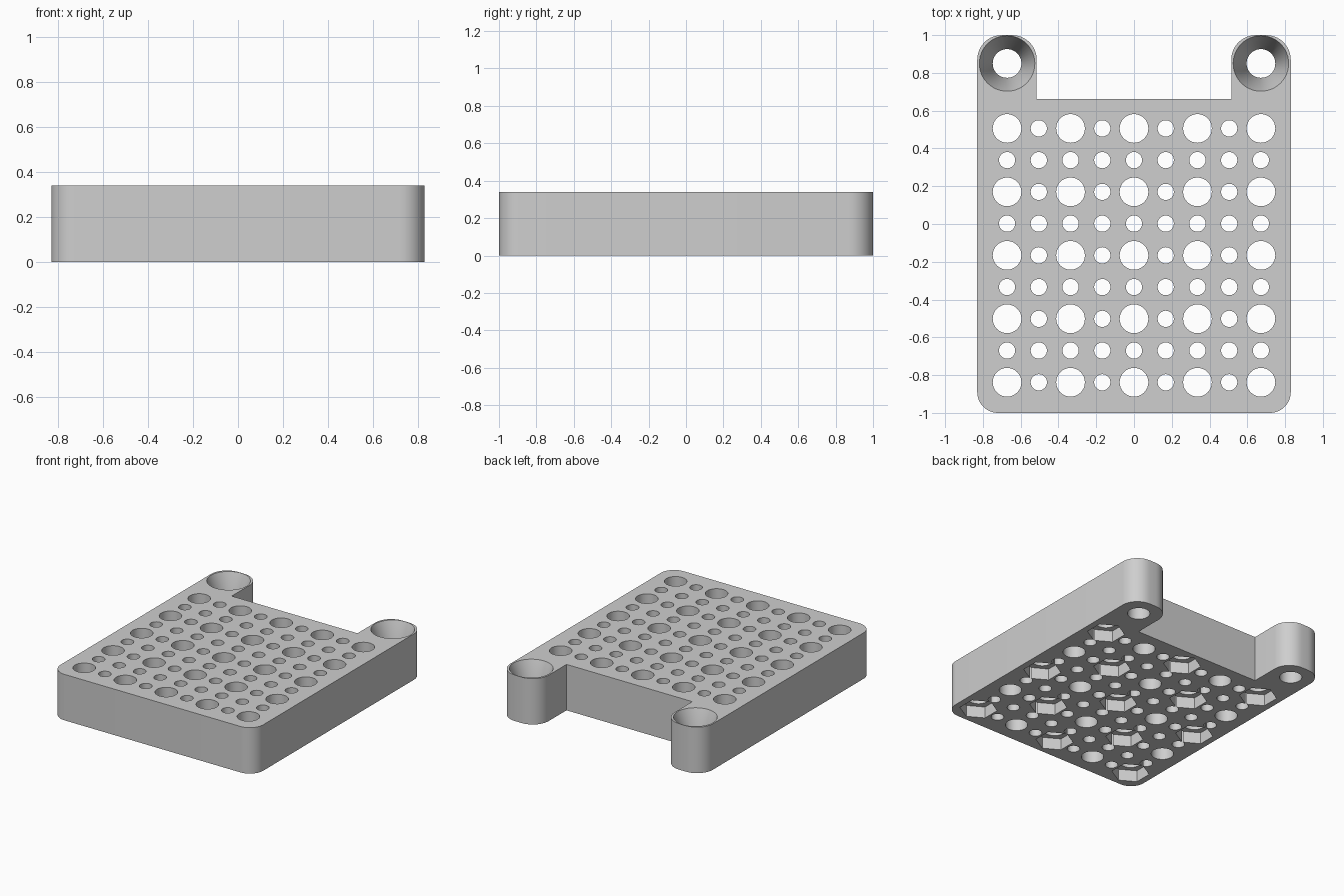
import bpy, bmesh, math
from mathutils import Vector

cube = bpy.data.objects.get("Cube")
if cube:
    bpy.data.objects.remove(cube, do_unlink=True)

HEIGHT = 0.34
HALF_X = 0.83
PITCH = 0.168
LUG_X, LUG_Y = 0.672, 0.85
BIG_R, SMALL_R = 0.076, 0.043
POCKET_DEPTH = 0.085

grey = bpy.data.materials.new("light_grey")
grey.use_nodes = True
colour = (0.62, 0.62, 0.62, 1)
grey.diffuse_color = colour
grey.node_tree.nodes["Principled BSDF"].inputs["Base Color"].default_value = colour


def make_object(name, bm):
    bmesh.ops.recalc_face_normals(bm, faces=bm.faces[:])
    mesh = bpy.data.meshes.new(name)
    bm.to_mesh(mesh)
    bm.free()
    mesh.materials.append(grey)
    obj = bpy.data.objects.new(name, mesh)
    bpy.context.collection.objects.link(obj)
    return obj


def add_turned(bm, x, y, profile, sides, turn=0.0):
    """Closed turned solid from (radius, z) pairs, bottom to top."""
    rings = []
    for r, z in profile:
        angles = [turn + math.tau * i / sides for i in range(sides)]
        rings.append([bm.verts.new((x + r * math.cos(a), y + r * math.sin(a), z))
                      for a in angles])
    bm.faces.new(rings[0][::-1])
    bm.faces.new(rings[-1])
    for low, high in zip(rings, rings[1:]):
        for i in range(sides):
            j = (i + 1) % sides
            bm.faces.new((low[i], low[j], high[j], high[i]))


def rounded_outline(corners, steps=10):
    """Outline with each (x, y, radius) corner rounded."""
    points = []
    for i, (x, y, r) in enumerate(corners):
        p = Vector((x, y))
        if r == 0:
            points.append(p)
            continue
        a = (Vector(corners[i - 1][:2]) - p).normalized()
        b = (Vector(corners[(i + 1) % len(corners)][:2]) - p).normalized()
        centre = p + (a + b) * r
        for k in range(steps + 1):
            t = math.pi / 2 * k / steps
            points.append(centre - b * r * math.cos(t) - a * r * math.sin(t))
    return points


# Plate with two lugs at the back
right_half = [(HALF_X, -1, 0.11), (HALF_X, 1, 0.13), (0.515, 1, 0.13), (0.515, 0.662, 0)]
corners = right_half + [(-x, y, r) for x, y, r in reversed(right_half)]
bm = bmesh.new()
base = bm.faces.new([bm.verts.new((p.x, p.y, 0)) for p in rounded_outline(corners)])
top = bmesh.ops.extrude_face_region(bm, geom=[base])["geom"]
bmesh.ops.translate(bm, vec=(0, 0, HEIGHT),
                    verts=[v for v in top if isinstance(v, bmesh.types.BMVert)])
plate = make_object("perforated_plate", bm)

# Grid of holes, with hexagonal nut pockets under every other large hole
holes, pockets = bmesh.new(), bmesh.new()
for col in range(9):
    for row in range(9):
        x, y = (col - 4) * PITCH, -0.838 + row * PITCH
        large = col % 2 == 0 and row % 2 == 0
        radius = BIG_R if large else SMALL_R
        add_turned(holes, x, y, [(radius, -0.1), (radius, HEIGHT + 0.1)], 32)
        if large and (col + row) % 4 == 0:
            add_turned(pockets, x, y, [(0.128, -0.1), (0.128, POCKET_DEPTH)], 6, math.pi / 2)

# Countersunk screw holes in the lugs
for side in (-1, 1):
    add_turned(holes, side * LUG_X, LUG_Y,
               [(BIG_R, -0.1), (BIG_R, 0.14), (0.147, HEIGHT), (0.147, HEIGHT + 0.1)], 48)

cutters = [make_object("hole_cutter", holes), make_object("pocket_cutter", pockets)]
for cutter in cutters:
    cutter.hide_render = True
    mod = plate.modifiers.new(cutter.name, "BOOLEAN")
    mod.operation = "DIFFERENCE"
    mod.solver = "EXACT"
    mod.object = cutter

# Apply the cuts and remove the cutters
bpy.context.view_layer.update()
graph = bpy.context.evaluated_depsgraph_get()
cut_mesh = bpy.data.meshes.new_from_object(plate.evaluated_get(graph))
plate.modifiers.clear()
plate.data = cut_mesh
for cutter in cutters:
    bpy.data.objects.remove(cutter, do_unlink=True)

# Smooth round walls, crisp rims
bpy.ops.object.select_all(action="DESELECT")
plate.select_set(True)
bpy.context.view_layer.objects.active = plate
bpy.ops.object.shade_smooth_by_angle(angle=math.radians(25))
